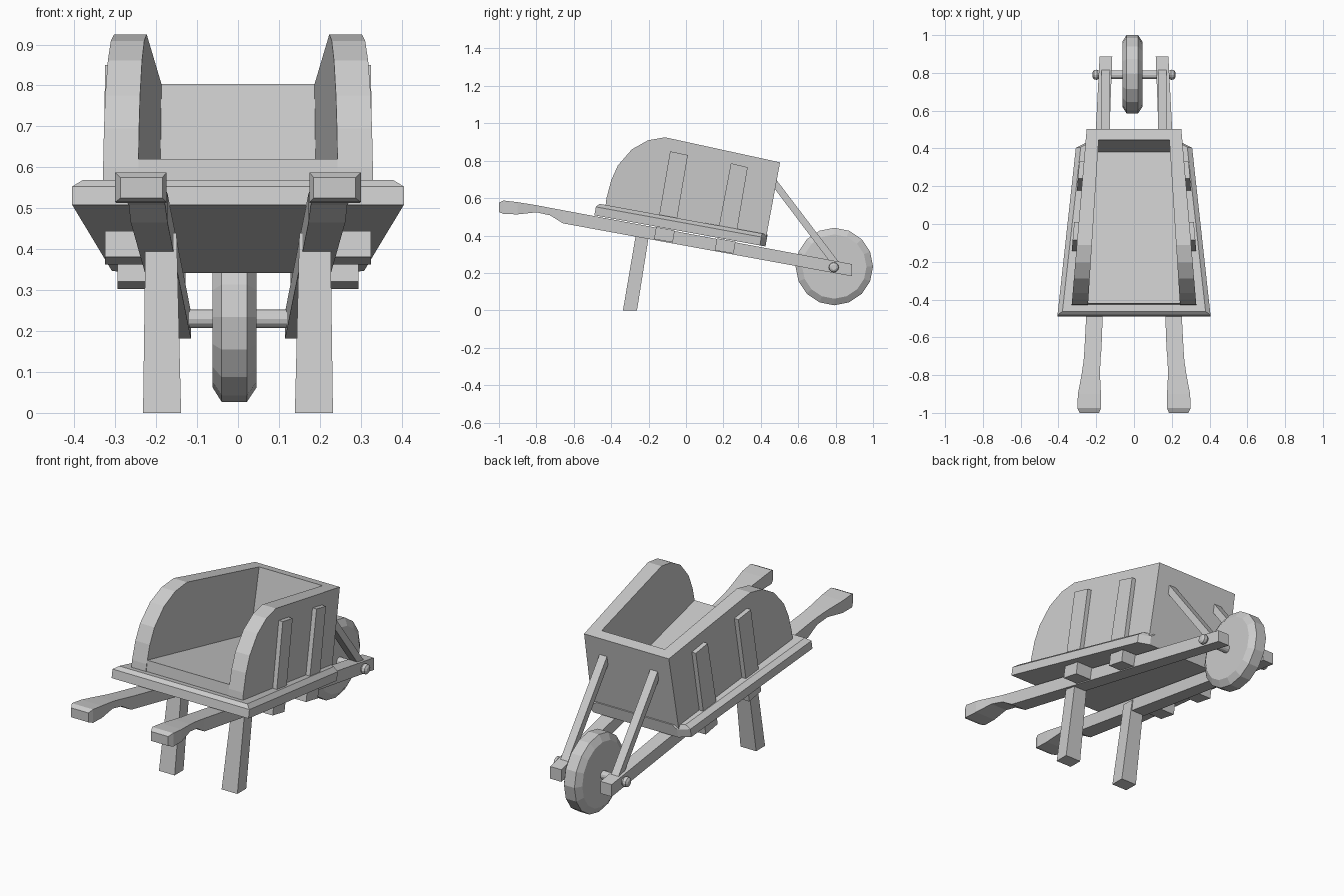
import bpy, bmesh, math

if "Cube" in bpy.data.objects:
    bpy.data.objects.remove(bpy.data.objects["Cube"])


def finish(name, bm, mirror=False):
    bmesh.ops.recalc_face_normals(bm, faces=bm.faces)
    me = bpy.data.meshes.new(name)
    bm.to_mesh(me)
    bm.free()
    ob = bpy.data.objects.new(name, me)
    bpy.context.collection.objects.link(ob)
    if mirror:
        ob.modifiers.new("Mirror", 'MIRROR').use_mirror_merge = False
    return ob


def loft(name, rings, mirror=False):
    """Skin a list of point rings and cap both ends."""
    bm = bmesh.new()
    vs = [[bm.verts.new(p) for p in r] for r in rings]
    n = len(rings[0])
    for a, b in zip(vs, vs[1:]):
        for i in range(n):
            j = (i + 1) % n
            bm.faces.new((a[i], a[j], b[j], b[i]))
    bm.faces.new(vs[0])
    bm.faces.new(vs[-1])
    return finish(name, bm, mirror)


def prism(name, yz, x0, x1, mirror=False):
    """Side profile (y, z) spanned between two x functions of y."""
    return loft(name, [[(f(y), y, z) for y, z in yz] for f in (x0, x1)], mirror)


def outer(y):
    return 0.33 - 0.0851 * (y + 0.43)


def inner(y):
    return 0.243 - 0.0646 * (y + 0.42)


# tray sides with rounded rear
side = [(-0.433, 0.54), (-0.425, 0.60), (-0.40, 0.695), (-0.364, 0.775), (-0.289, 0.861),
        (-0.203, 0.909), (-0.112, 0.925), (0.503, 0.791), (0.42, 0.345)]
prism("tray_side", side, inner, outer, True)

# front wall, leaning forward
wall = [(0.503, 0.791), (0.446, 0.8035), (0.36, 0.357), (0.42, 0.345)]
prism("tray_front", wall, lambda y: -inner(y) - 0.005, lambda y: inner(y) + 0.005)

# tray floor
floor = [(-0.43, 0.53), (-0.42, 0.62), (0.40, 0.467), (0.385, 0.38)]
prism("tray_floor", floor, lambda y: -inner(y) - 0.003, lambda y: inner(y) + 0.003)


# base board with bevelled upper edge
def board_ring(h, inset):
    half = [(0.405 - inset, -0.49 + inset * 0.6), (0.308 - inset, 0.395), (0.25 - inset, 0.425)]
    pts = half + [(-x, y) for x, y in reversed(half)]
    return [(x, y + 0.18 * h, 0.508 - 0.182 * (y + 0.49) + h) for x, y in pts]


loft("base_board", [board_ring(0, 0), board_ring(0.045, 0), board_ring(0.064, 0.026)])

# long beams ending in shaped handles: y, top z, bottom z, inner x, outer x
beam = [(-1.0, 0.575, 0.525, 0.185, 0.287), (-0.975, 0.587, 0.515, 0.175, 0.300),
        (-0.90, 0.578, 0.513, 0.175, 0.297), (-0.80, 0.562, 0.524, 0.180, 0.278),
        (-0.727, 0.548, 0.508, 0.178, 0.267), (-0.658, 0.535, 0.465, 0.172, 0.262),
        (0.888, 0.247, 0.182, 0.115, 0.182)]
loft("handle_beam", [[(a, y, t), (b, y, t), (b, y, u), (a, y, u)] for y, t, u, a, b in beam], True)

# legs
loft("leg", [[(a, y0, z), (b, y0, z), (b, y1, z), (a, y1, z)]
             for z, y0, y1, a, b in [(0.0, -0.337, -0.262, 0.139, 0.232),
                                     (0.44, -0.262, -0.192, 0.150, 0.226)]], True)

# support blocks under the board
for i, (y, z, a, b) in enumerate([(-0.16, 0.445, 0.19, 0.325), (0.165, 0.385, 0.16, 0.295)]):
    block = [(y, z), (y + 0.10, z - 0.018), (y + 0.089, z - 0.082), (y - 0.011, z - 0.064)]
    prism(f"support_block_{i + 1}", block, lambda y, a=a: a, lambda y, b=b: b, True)

# upright strips on the tray sides
strips = [[(-0.085, 0.85), (0.010, 0.83), (-0.048, 0.49), (-0.143, 0.51)],
          [(0.240, 0.786), (0.330, 0.765), (0.273, 0.43), (0.176, 0.45)]]
for i, s in enumerate(strips):
    prism(f"side_strip_{i + 1}", s, lambda y: outer(y) - 0.02, lambda y: outer(y) + 0.024, True)

# braces from front wall to axle
brace = [(0.470, 0.715), (0.835, 0.235), (0.795, 0.225), (0.455, 0.675)]
prism("front_brace", brace, lambda y: 0.128, lambda y: 0.172, True)


# wheel and axle turned around the x axis: (x, radius)
def turned(name, profile, n, cy, cz):
    return loft(name, [[(x, cy + r * math.cos(2 * math.pi * k / n), cz + r * math.sin(2 * math.pi * k / n))
                        for k in range(n)] for x, r in profile])


turned("wheel", [(-0.062, 0.172), (-0.04, 0.207), (0.022, 0.207), (0.045, 0.172)], 16, 0.793, 0.234)
turned("axle", [(-0.219, 0.014), (-0.212, 0.025), (-0.196, 0.027), (-0.188, 0.022),
                (0.188, 0.022), (0.196, 0.027), (0.212, 0.025), (0.219, 0.014)], 12, 0.79, 0.23)
